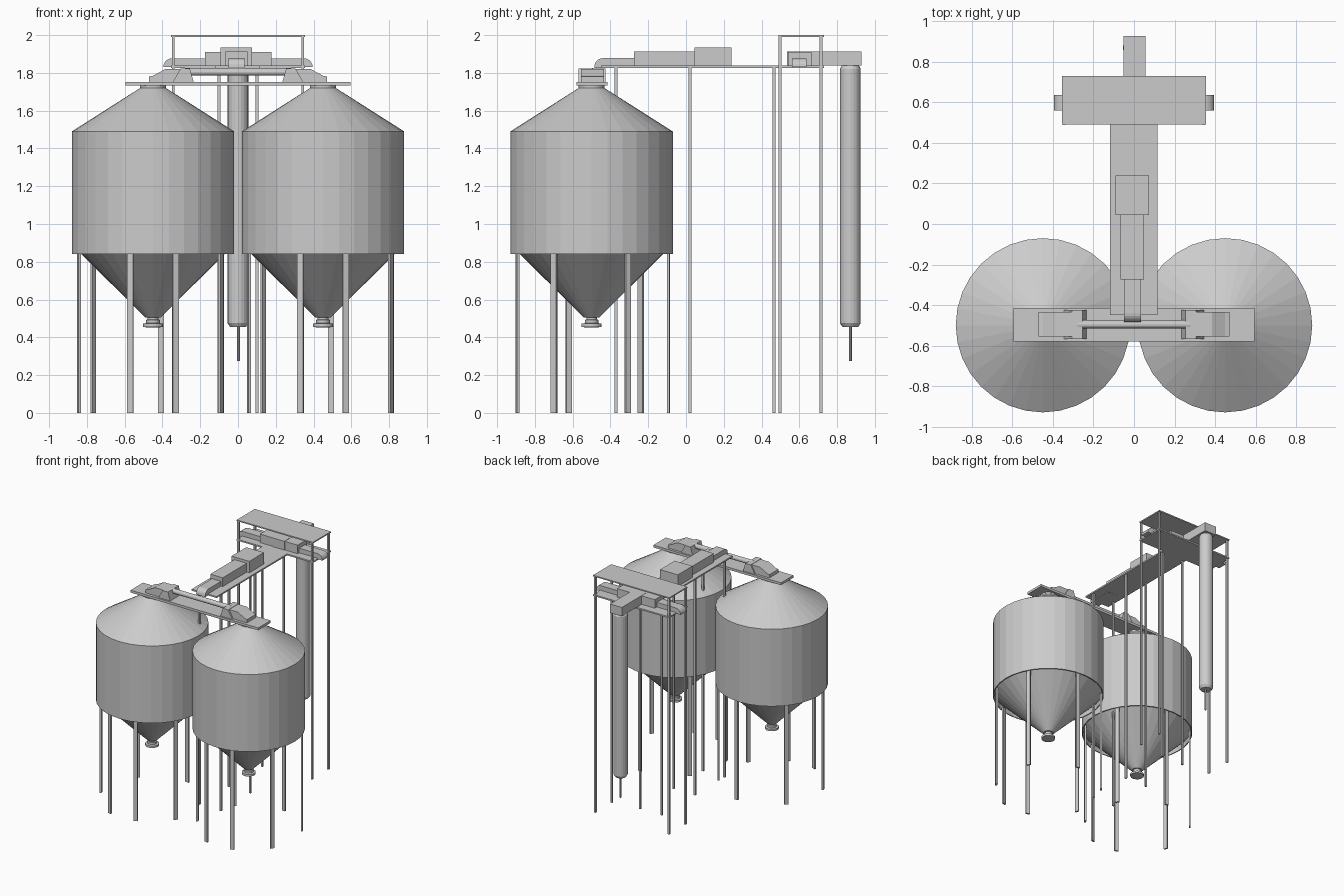
import bpy, bmesh, math
from mathutils import Matrix

if "Cube" in bpy.data.objects:
    bpy.data.objects.remove(bpy.data.objects["Cube"])

def finish(bm, name):
    bmesh.ops.recalc_face_normals(bm, faces=bm.faces)
    me = bpy.data.meshes.new(name)
    bm.to_mesh(me)
    bm.free()
    ob = bpy.data.objects.new(name, me)
    bpy.context.scene.collection.objects.link(ob)
    return ob

def box(name, x0, x1, y0, y1, z0, z1):
    bm = bmesh.new()
    bmesh.ops.create_cube(bm, size=1)
    for v in bm.verts:
        v.co = ((x0 + x1) / 2 + v.co.x * (x1 - x0),
                (y0 + y1) / 2 + v.co.y * (y1 - y0),
                (z0 + z1) / 2 + v.co.z * (z1 - z0))
    return finish(bm, name)

def lathe(name, profile, cx, cy, n=32):
    """Revolve (radius, z) points about a vertical axis and cap both ends."""
    bm = bmesh.new()
    rings = [[bm.verts.new((cx + r * math.cos(2 * math.pi * i / n),
                            cy + r * math.sin(2 * math.pi * i / n), z))
              for i in range(n)] for r, z in profile]
    for a, b in zip(rings, rings[1:]):
        for i in range(n):
            j = (i + 1) % n
            bm.faces.new((a[i], a[j], b[j], b[i]))
    bm.faces.new(rings[0])
    bm.faces.new(rings[-1])
    return finish(bm, name)

def prism(name, outline, place, d0, d1):
    """Extrude a 2D outline; place(u, v, depth) gives the 3D point."""
    bm = bmesh.new()
    a = [bm.verts.new(place(u, v, d0)) for u, v in outline]
    b = [bm.verts.new(place(u, v, d1)) for u, v in outline]
    bm.faces.new(a)
    bm.faces.new(b)
    for i in range(len(a)):
        j = (i + 1) % len(a)
        bm.faces.new((a[i], a[j], b[j], b[i]))
    return finish(bm, name)

def elbow(start, end, bottom, top, r=0.045):
    """Duct outline from start to end, with a rounded turn-down at the end."""
    s = 1 if end > start else -1
    arc = [(end - s * r * (1 - math.sin(t)), top - r * (1 - math.cos(t)))
           for t in (math.pi / 2 * i / 5 for i in range(6))]
    return [(start, bottom), (start, top)] + arc + [(end, bottom)]

# Silos with skirt, hopper, outlet flange and legs
LEG_ANGLES = (253, 197, 140.5, 84, 28, -29, -73)
for side, sx in (("left", -0.45), ("right", 0.45)):
    lathe(side + "_silo",
          [(0.028, 0.47), (0.028, 0.505), (0.04, 0.505), (0.422, 0.882),
           (0.422, 0.84), (0.43, 0.84), (0.43, 1.49), (0.068, 1.72),
           (0.068, 1.735)], sx, -0.5)
    lathe(side + "_outlet_flange",
          [(0.03, 0.452), (0.053, 0.455), (0.053, 0.472), (0.036, 0.475),
           (0.036, 0.492), (0.028, 0.495)], sx, -0.5, 20)
    for k, deg in enumerate(LEG_ANGLES):
        bm = bmesh.new()
        a = math.radians(deg)
        m = (Matrix.Translation((sx, -0.5, 0)) @ Matrix.Rotation(a, 4, 'Z')
             @ Matrix.Translation((0.41, 0, 0.43))
             @ Matrix.Diagonal((0.014, 0.032, 0.86, 1)))
        bmesh.ops.create_cube(bm, size=1, matrix=m)
        finish(bm, f"{side}_silo_leg_{k + 1}")

# Catwalk across the silo tops
box("silo_catwalk", -0.595, 0.595, -0.58, -0.415, 1.732, 1.752)

# Distribution tube with a chute and a hood at each end
bm = bmesh.new()
bmesh.ops.create_cone(bm, cap_ends=True, segments=16, radius1=0.02, radius2=0.02,
                      depth=0.56, matrix=Matrix.Translation((0, -0.495, 1.805))
                      @ Matrix.Rotation(math.pi / 2, 4, 'Y'))
finish(bm, "distribution_tube")
CHUTE = [(0.28, 1.772), (0.30, 1.82), (0.385, 1.82), (0.45, 1.785),
         (0.472, 1.78), (0.472, 1.75), (0.33, 1.75)]
HOOD = [(0.235, 1.752), (0.255, 1.822), (0.305, 1.822), (0.345, 1.752)]
for side, s in (("left", -1), ("right", 1)):
    across = lambda u, v, d, s=s: (s * u, d, v)
    prism(side + "_chute", CHUTE, across, -0.555, -0.435)
    prism(side + "_tube_hood", HOOD, across, -0.568, -0.425)

# Walkway, tower decks and roof
box("walkway_deck", -0.118, 0.115, -0.45, 0.49, 1.826, 1.838)
box("tower_deck", -0.355, 0.355, 0.49, 0.73, 1.826, 1.838)
box("tower_roof", -0.355, 0.355, 0.49, 0.73, 1.99, 2.0)

# Support posts
def post(name, x, y, top):
    h = 0.0075
    box(name, x - h, x + h, y - h, y + h, 0, top)

for side, s in (("left", -1), ("right", 1)):
    for k, y in enumerate((-0.37, 0.022, 0.465)):
        post(f"{side}_walkway_post_{k + 1}", s * 0.1, y, 1.83)
    for k, y in enumerate((0.497, 0.715)):
        post(f"{side}_tower_post_{k + 1}", s * 0.343, y, 1.995)

# Feed conveyor along the walkway
box("feed_motor_housing", -0.092, 0.074, 0.045, 0.24, 1.836, 1.935)
box("feed_conveyor_box", -0.066, 0.05, -0.275, 0.05, 1.836, 1.912)
prism("feed_spout", elbow(-0.27, -0.485, 1.825, 1.878),
      lambda u, v, d: (d, u, v), -0.05, 0.034)

# Cross conveyor on the tower with a turned-down spout at each end
box("cross_conveyor_box", -0.175, 0.178, 0.54, 0.665, 1.836, 1.91)
for side, s in (("left", -1), ("right", 1)):
    prism(side + "_cross_spout", elbow(0.17, 0.395, 1.83, 1.877),
          lambda u, v, d, s=s: (s * u, d, v), 0.56, 0.637)

# Bucket elevator: head box, tube and lower rod
box("elevator_head", -0.052, 0.058, 0.535, 0.928, 1.838, 1.912)
lathe("elevator_tube", [(0.042, 0.455), (0.055, 0.475), (0.055, 1.82), (0.045, 1.84)],
      0.0, 0.87, 20)
lathe("elevator_rod", [(0.008, 0.275), (0.008, 0.46)], 0.003, 0.87, 10)
